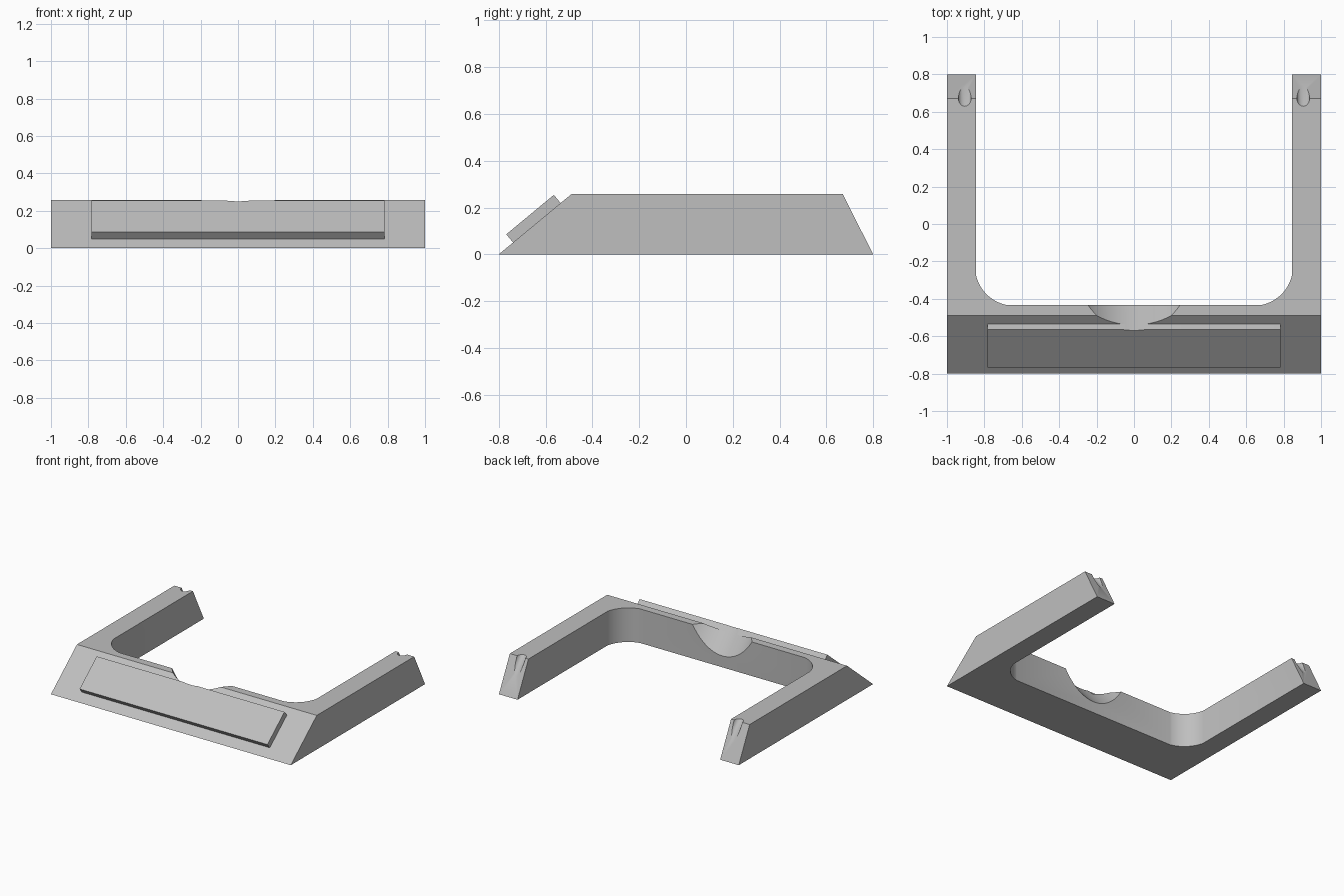
import bpy, bmesh, math
from mathutils import Vector, Matrix

cube = bpy.data.objects.get("Cube")
if cube:
    bpy.data.objects.remove(cube, do_unlink=True)

HEIGHT = 0.257
SLOPE = math.atan2(HEIGHT, 0.31)          # tilt of the front face
TILT = Matrix.Rotation(SLOPE, 4, "X")     # local y runs up the front face

grey = bpy.data.materials.new("plain grey")
grey.use_nodes = True
colour = (0.52, 0.52, 0.52, 1)
grey.diffuse_color = colour
grey.node_tree.nodes["Principled BSDF"].inputs["Base Color"].default_value = colour


def prism(name, outline, offset, matrix=Matrix()):
    """Extrude a closed outline of 3D points along an offset."""
    bm = bmesh.new()
    face = bm.faces.new([bm.verts.new(p) for p in outline])
    new = bmesh.ops.extrude_face_region(bm, geom=[face])["geom"]
    bmesh.ops.translate(bm, vec=Vector(offset),
                        verts=[v for v in new if isinstance(v, bmesh.types.BMVert)])
    bmesh.ops.recalc_face_normals(bm, faces=bm.faces)
    bm.transform(matrix)
    mesh = bpy.data.meshes.new(name)
    bm.to_mesh(mesh)
    bm.free()
    mesh.materials.append(grey)
    obj = bpy.data.objects.new(name, mesh)
    bpy.context.collection.objects.link(obj)
    return obj


def bore(name, centre, radius, length, sides):
    """Cylinder cutter standing square to the front face."""
    ring = [(radius * math.cos(a), radius * math.sin(a), -length / 2)
            for a in (math.tau * i / sides for i in range(sides))]
    return prism(name, ring, (0, 0, length), Matrix.Translation(centre) @ TILT)


def cut(target, cutters):
    bpy.context.view_layer.objects.active = target
    for cutter in cutters:
        mod = target.modifiers.new("cut", "BOOLEAN")
        mod.operation = "DIFFERENCE"
        mod.solver = "EXACT"
        mod.object = cutter
        bpy.ops.object.modifier_apply(modifier=mod.name)


# Main block from its side profile
profile = [(-0.8, 0), (-0.49, HEIGHT), (0.67, HEIGHT), (0.8, 0)]
frame = prism("u_frame", [(-1, y, z) for y, z in profile], (2, 0, 0))

# Raised plate on the sloping front
plate = prism("front_plate",
              [(-0.783, s, n) for s, n in
               [(0.079, -0.002), (0.343, -0.002), (0.343, 0.0455), (0.079, 0.0455)]],
              (1.566, 0, 0), Matrix.Translation((0, -0.8, 0)) @ TILT)

# Open bay between the arms, with rounded inner corners
wall_x, wall_y, reach, run = 0.845, -0.432, 0.205, 0.16
radius = math.hypot(reach, reach - run)
skew = math.atan2(reach - run, reach)
corner = []
for i in range(17):
    a = math.pi + skew + (math.pi / 2 - 2 * skew) * i / 16
    corner.append((-wall_x + reach + radius * math.cos(a),
                   wall_y + reach + radius * math.sin(a), -0.1))
right_side = [(-wall_x, 1, -0.1)] + corner
left_side = [(-x, y, z) for x, y, z in reversed(right_side)]
bay = prism("bay_cutter", right_side + left_side, (0, 0, 0.6))

# Thumb scoop through the back wall and top of the plate
up = TILT @ Vector((0, 1, 0))
scoop = bore("scoop_cutter", Vector((0, -0.8, 0)) + up * (0.338 + 0.335), 0.335, 1.2, 96)

# Small grooves at the arm tips
grooves = [bore("groove_cutter", (side * 0.905, 0.675, HEIGHT), 0.035, 0.6, 32)
           for side in (-1, 1)]

cut(frame, [bay, scoop] + grooves)
cut(plate, [scoop])
for cutter in [bay, scoop] + grooves:
    bpy.data.objects.remove(cutter, do_unlink=True)

# Smooth the curved cuts, keep edges sharp
for obj in (frame, plate):
    bpy.ops.object.select_all(action="DESELECT")
    obj.select_set(True)
    bpy.context.view_layer.objects.active = obj
    bpy.ops.object.shade_smooth_by_angle(angle=math.radians(30))
